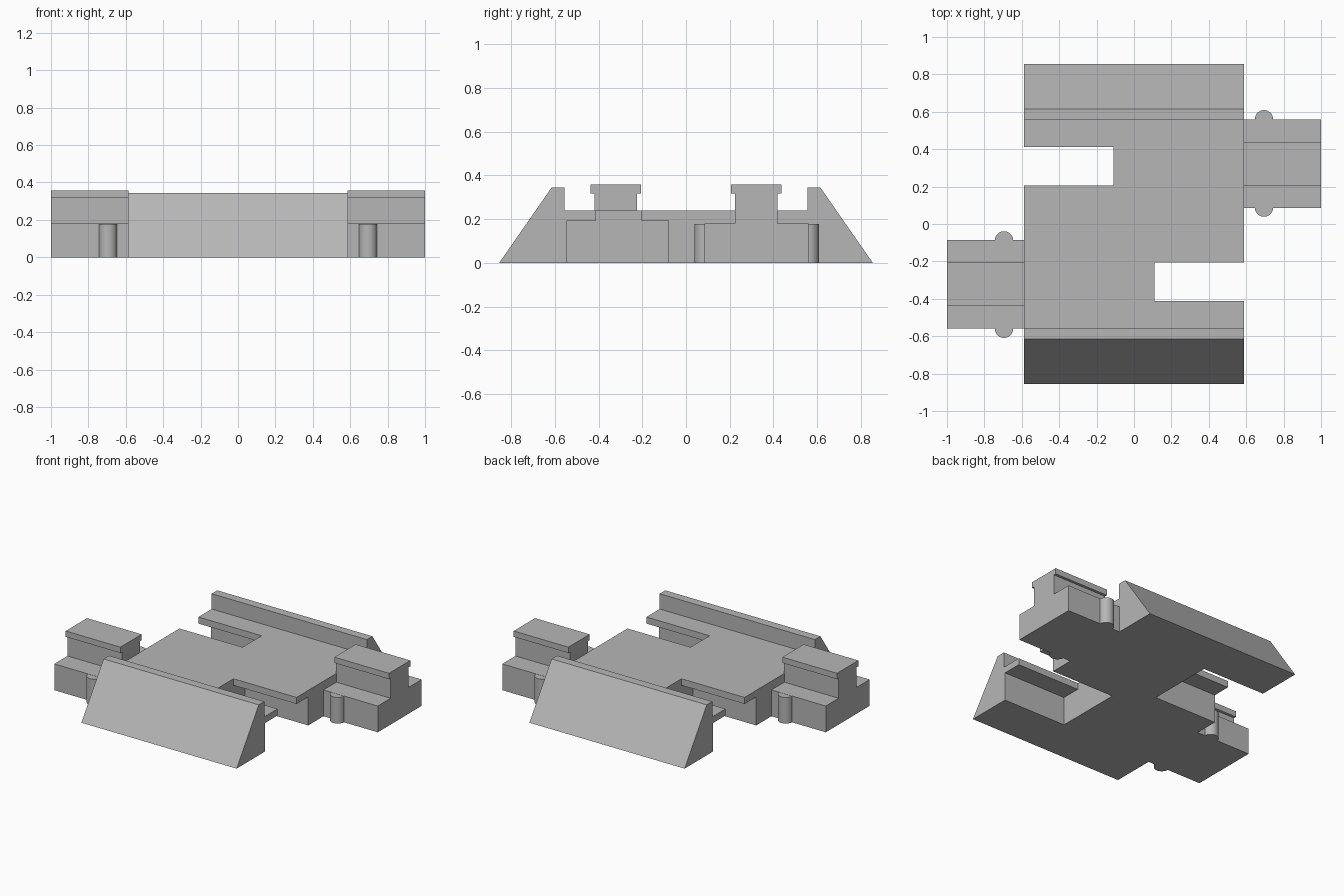
import bpy, bmesh, math

if "Cube" in bpy.data.objects:
    bpy.data.objects.remove(bpy.data.objects["Cube"])

grey = bpy.data.materials.new("plain_grey")
grey.diffuse_color = (0.47, 0.47, 0.47, 1)
grey.use_nodes = True
grey.node_tree.nodes["Principled BSDF"].inputs["Base Color"].default_value = grey.diffuse_color


def finish(name, bm):
    bmesh.ops.recalc_face_normals(bm, faces=bm.faces)
    me = bpy.data.meshes.new(name)
    bm.to_mesh(me)
    bm.free()
    me.materials.append(grey)
    ob = bpy.data.objects.new(name, me)
    bpy.context.collection.objects.link(ob)
    return ob


def extrude_x(name, profile, x0, x1, s=1):
    """Extrude a (y, z) profile along x; s=-1 turns it half round the z axis."""
    bm = bmesh.new()
    face = bm.faces.new([bm.verts.new((s * x0, s * y, z)) for y, z in profile])
    ext = bmesh.ops.extrude_face_region(bm, geom=[face])["geom"]
    verts = [v for v in ext if isinstance(v, bmesh.types.BMVert)]
    bmesh.ops.translate(bm, verts=verts, vec=(s * (x1 - x0), 0, 0))
    return finish(name, bm)


def rect(y0, y1, z0, z1):
    return [(y0, z0), (y1, z0), (y1, z1), (y0, z1)]


def subtract(target, cutter):
    cutter.hide_render = True
    mod = target.modifiers.new("cut", 'BOOLEAN')
    mod.operation = 'DIFFERENCE'
    mod.solver = 'EXACT'
    mod.object = cutter
    bpy.context.view_layer.objects.active = target
    bpy.ops.object.modifier_apply(modifier=mod.name)
    bpy.data.objects.remove(cutter)


# roadbed with sloped sides and raised kerbs
half = [(0.855, 0), (0.615, 0.345), (0.555, 0.345), (0.555, 0.24)]
profile = half + [(-y, z) for y, z in reversed(half)]
roadbed = extrude_x("roadbed", profile, -0.588, 0.588)

for s, side in ((1, "right"), (-1, "left")):
    # socket: wide cavity below, narrow slot through the deck
    subtract(roadbed, extrude_x("cavity_cutter", rect(-0.545, -0.08, -0.1, 0.195), 0.11, 0.8, s))
    subtract(roadbed, extrude_x("slot_cutter", rect(-0.412, -0.206, -0.05, 0.3), 0.11, 0.75, s))

    # connector: base block, stem and overhanging cap
    tee = [(0.085, 0), (0.56, 0), (0.56, 0.18), (0.418, 0.18), (0.418, 0.318),
           (0.436, 0.318), (0.436, 0.358), (0.206, 0.358), (0.206, 0.318),
           (0.224, 0.318), (0.224, 0.18), (0.085, 0.18)]
    extrude_x(side + "_connector", tee, 0.586, 1.0, s)

    # round locking bumps on both sides of the base block
    for y, end in ((0.56, "outer"), (0.088, "inner")):
        bm = bmesh.new()
        bmesh.ops.create_cone(bm, cap_ends=True, segments=40, radius1=0.049,
                              radius2=0.049, depth=0.179)
        bmesh.ops.translate(bm, verts=bm.verts, vec=(s * 0.695, s * y, 0.0895))
        bump = finish(f"{side}_{end}_bump", bm)
        bpy.ops.object.select_all(action='DESELECT')
        bump.select_set(True)
        bpy.context.view_layer.objects.active = bump
        bpy.ops.object.shade_smooth_by_angle(angle=math.radians(30))
